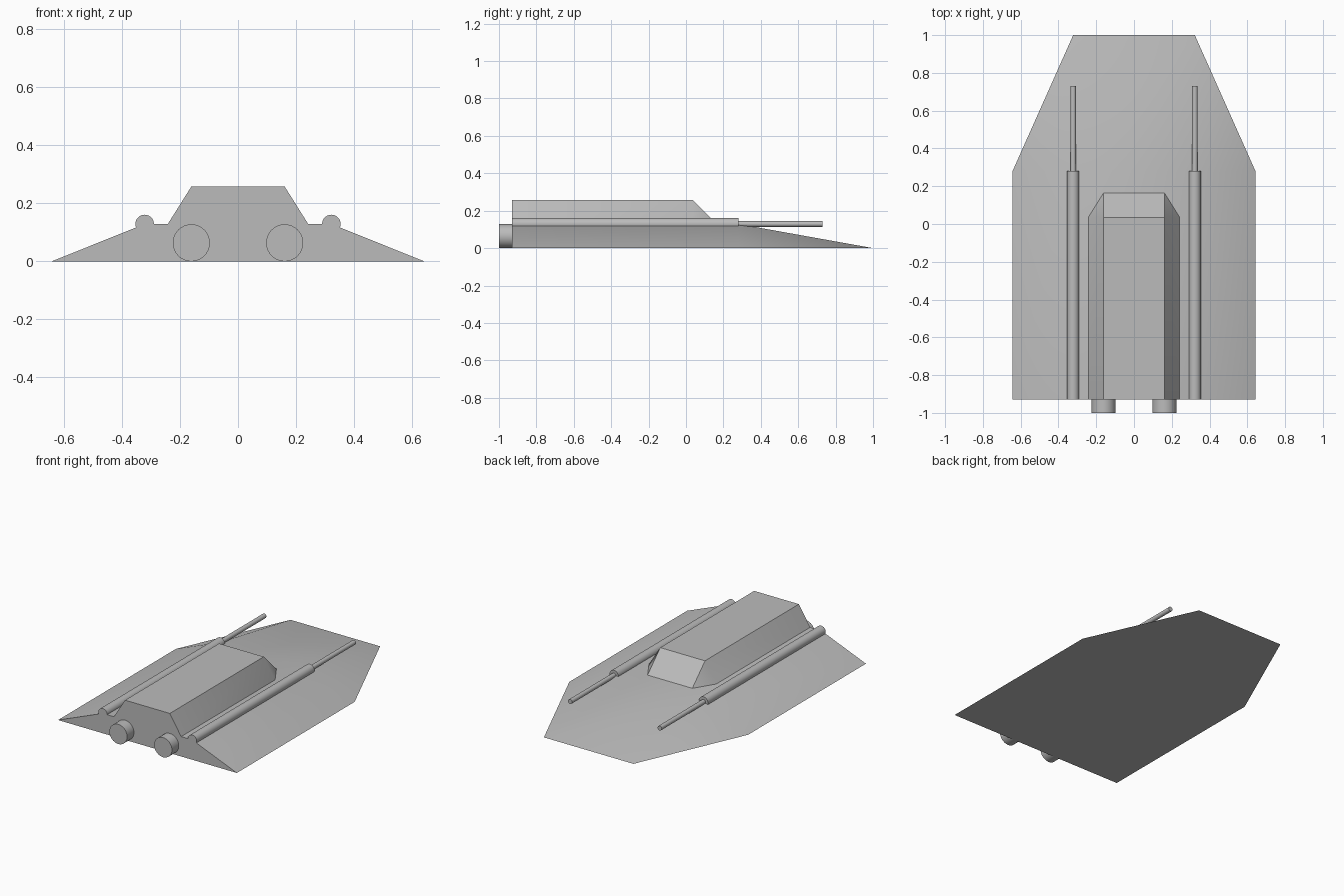
import bpy, bmesh, math

if "Cube" in bpy.data.objects:
    bpy.data.objects.remove(bpy.data.objects["Cube"], do_unlink=True)

# One grey for the whole craft
grey = bpy.data.materials.new("hull_grey")
grey.use_nodes = True
colour = (0.5, 0.5, 0.5, 1)
grey.diffuse_color = colour
grey.node_tree.nodes["Principled BSDF"].inputs["Base Color"].default_value = colour

REAR = -0.93


def finish(obj):
    obj.data.materials.append(grey)
    bpy.ops.object.select_all(action="DESELECT")
    obj.select_set(True)
    bpy.context.view_layer.objects.active = obj
    bpy.ops.object.shade_smooth_by_angle(angle=math.radians(30))


def wedge(name, base_x, top_x, shoulder, nose, z0, z1):
    """Flat-backed block with sloping sides, cut front corners and a sloping nose."""
    bm = bmesh.new()
    half = [(base_x, REAR, z0), (base_x, shoulder, z0), (top_x, nose, z0),
            (top_x, shoulder, z1), (top_x, REAR, z1)]
    right = [bm.verts.new((-x, y, z)) for x, y, z in half]
    left = [bm.verts.new(p) for p in half]
    for a, b, c, d, e in (left, right):
        bm.faces.new((a, b, d, e))      # side slope
        bm.faces.new((b, c, d))         # cut corner
    for i, j in ((2, 3), (3, 4), (4, 0)):   # nose, roof, back
        bm.faces.new((left[i], left[j], right[j], right[i]))
    bm.faces.new(left[:3] + right[2::-1])   # underside
    bmesh.ops.recalc_face_normals(bm, faces=bm.faces)
    mesh = bpy.data.meshes.new(name)
    bm.to_mesh(mesh)
    bm.free()
    obj = bpy.data.objects.new(name, mesh)
    bpy.context.collection.objects.link(obj)
    finish(obj)


def rod(name, x, z, radius, y0, y1):
    """Cylinder lying along y."""
    bpy.ops.mesh.primitive_cylinder_add(
        vertices=32, radius=radius, depth=y1 - y0,
        location=(x, (y0 + y1) / 2, z), rotation=(math.pi / 2, 0, 0))
    obj = bpy.context.object
    obj.name = name
    finish(obj)


# Hull and cabin
wedge("hull", 0.643, 0.322, 0.28, 1.0, 0, 0.129)
wedge("cabin", 0.242, 0.161, 0.035, 0.165, 0.129, 0.258)

# Guns and engines on both sides
for side, s in (("left", 1), ("right", -1)):
    rod(side + "_gun_housing", s * 0.322, 0.129, 0.032, REAR, 0.28)
    rod(side + "_gun_barrel", s * 0.322, 0.129, 0.015, 0.27, 0.73)
    rod(side + "_engine", s * 0.161, 0.064, 0.064, -1.0, REAR + 0.01)
